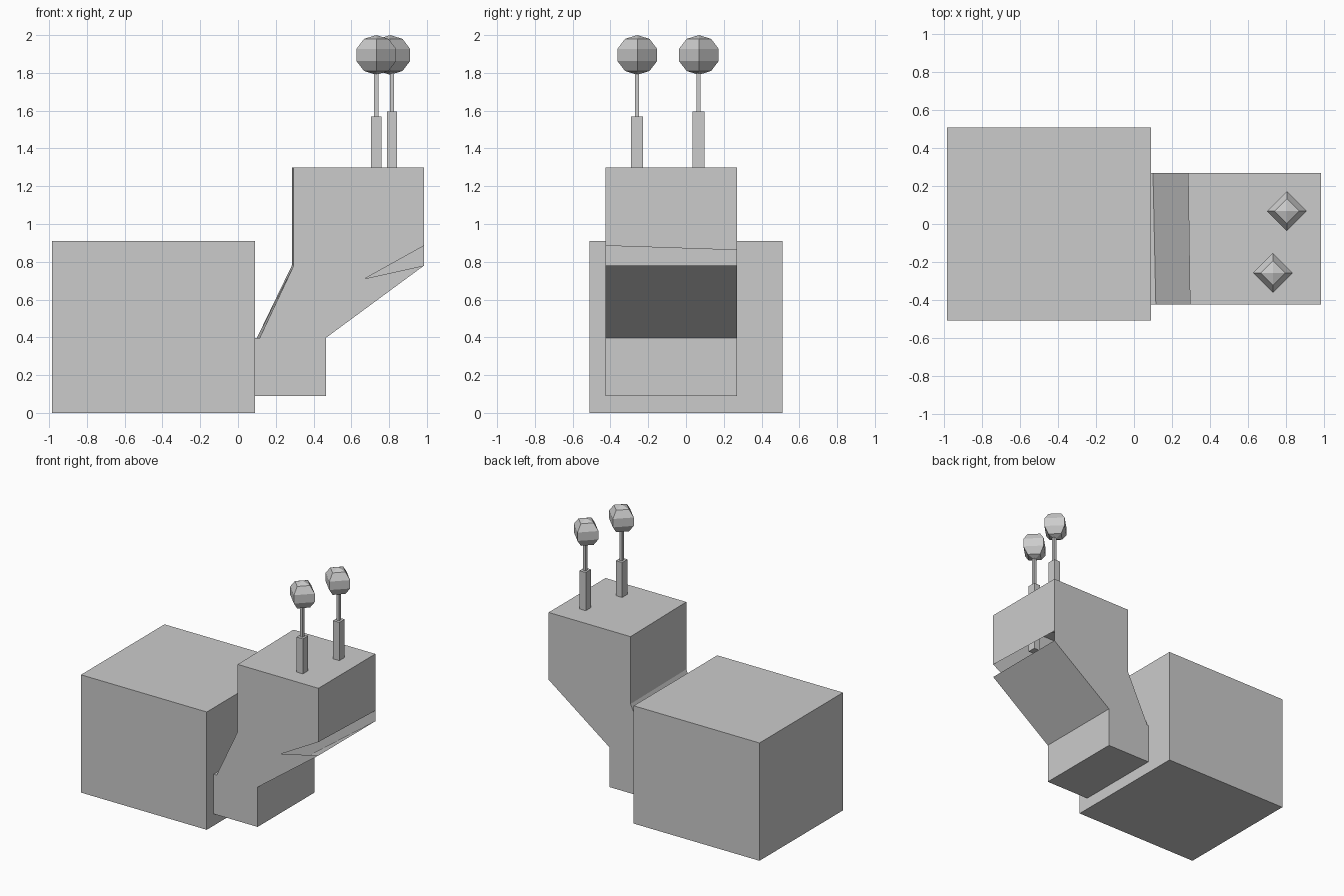
import bpy, bmesh
from mathutils import Matrix, Vector

if "Cube" in bpy.data.objects:
    bpy.data.objects.remove(bpy.data.objects["Cube"])


def finish(name, bm):
    mesh = bpy.data.meshes.new(name)
    bm.to_mesh(mesh)
    bm.free()
    obj = bpy.data.objects.new(name, mesh)
    bpy.context.collection.objects.link(obj)
    return obj


def box(name, lo, hi):
    lo, hi = Vector(lo), Vector(hi)
    bm = bmesh.new()
    bmesh.ops.create_cube(bm, size=1, matrix=Matrix.Translation((lo + hi) / 2) @ Matrix.Diagonal((*(hi - lo), 1)))
    return finish(name, bm)


# Boxy shell
box("shell", (-0.985, -0.51, 0), (0.09, 0.51, 0.91))

# Hollow body: near and far side outlines joined by walls, mouth left open
near = [(0.04, 0.09), (0.465, 0.09), (0.465, 0.397), (0.985, 0.78), (0.985, 0.885),
        (0.985, 1.3), (0.295, 1.3), (0.295, 0.78), (0.115, 0.397), (0.04, 0.397)]
far = [(0.04, 0.09), (0.465, 0.09), (0.465, 0.397), (0.985, 0.78), (0.985, 0.862),
       (0.985, 1.3), (0.285, 1.3), (0.285, 0.78), (0.10, 0.397), (0.04, 0.397)]
bm = bmesh.new()
a = [bm.verts.new((x, -0.425, z)) for x, z in near]
b = [bm.verts.new((x, 0.27, z)) for x, z in far]
mouth_corner = bm.verts.new((0.67, -0.425, 0.71))
n = len(a)
for i in range(n):
    j = (i + 1) % n
    if i != 3:                      # the open mouth
        bm.faces.new((a[i], b[i], b[j], a[j]))
bm.faces.new(a[:4] + [mouth_corner] + a[4:])
bm.faces.new(b[::-1])
bmesh.ops.recalc_face_normals(bm, faces=bm.faces)
finish("body", bm)

# Eye stalks with low-poly eyeballs
for side, x, y, top in (("near", 0.732, -0.26, 1.57), ("far", 0.815, 0.066, 1.595)):
    box(side + "_stalk_base", (x - 0.027, y - 0.032, 1.02), (x + 0.027, y + 0.032, top))
    box(side + "_stalk_tip", (x - 0.011, y - 0.011, top - 0.02), (x + 0.011, y + 0.011, 1.85))
    bm = bmesh.new()
    ex = x if side == "near" else x - 0.009
    bmesh.ops.create_uvsphere(bm, u_segments=4, v_segments=5, radius=0.105,
                              matrix=Matrix.Translation((ex, y + 0.002, 1.895)) @ Matrix.Diagonal((1.05, 1.05, 1, 1)))
    finish(side + "_eyeball", bm)
